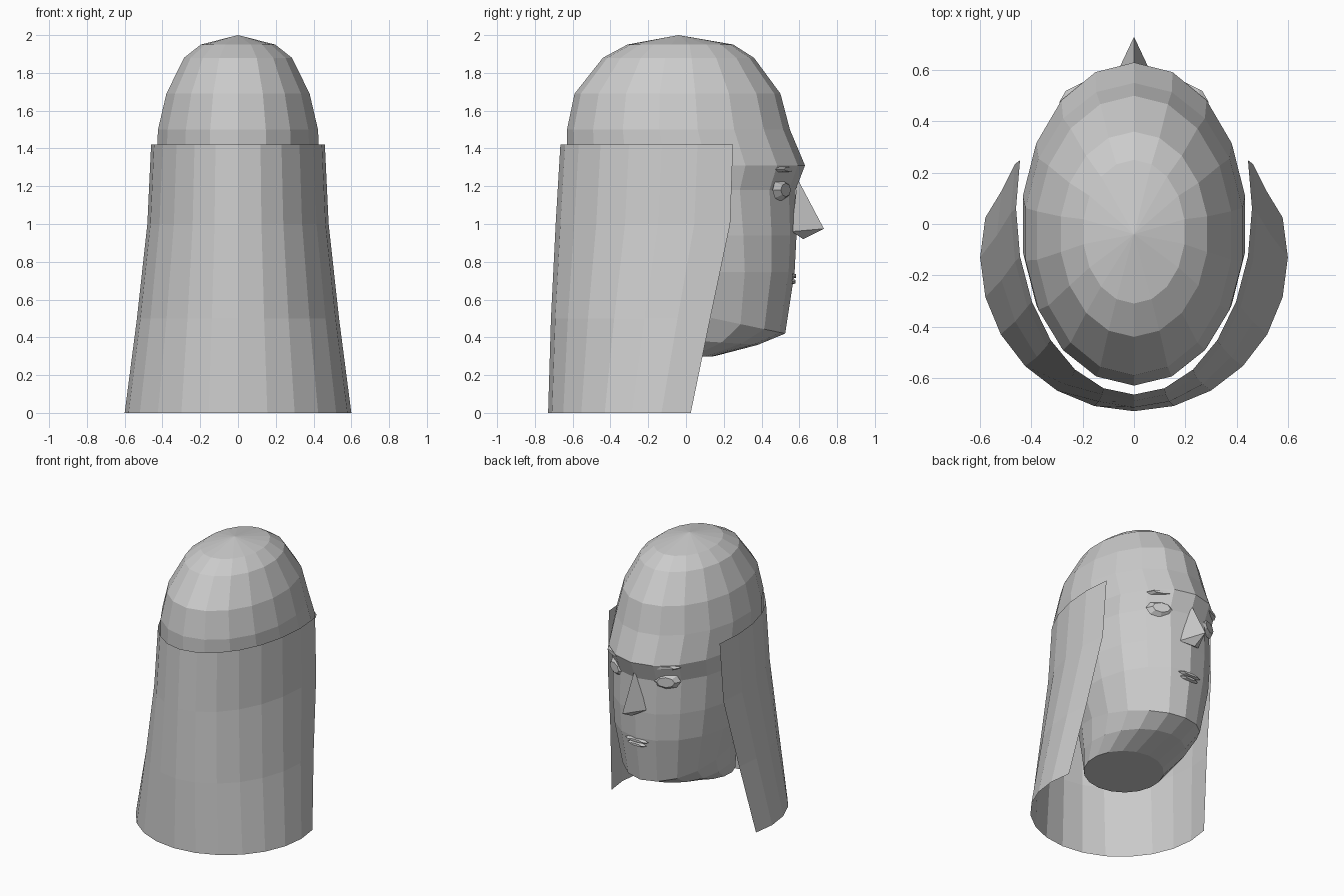
import bpy, bmesh
from math import sin, cos, pi, radians
from mathutils import Matrix, Vector

cube = bpy.data.objects.get("Cube")
if cube:
    bpy.data.objects.remove(cube, do_unlink=True)

grey = bpy.data.materials.new("plain_grey")
grey.use_nodes = True
GREY = (0.6, 0.6, 0.6, 1)
grey.diffuse_color = GREY
grey.node_tree.nodes["Principled BSDF"].inputs["Base Color"].default_value = GREY


def finish(name, bm, closed=True):
    if closed:
        bmesh.ops.recalc_face_normals(bm, faces=bm.faces)
    mesh = bpy.data.meshes.new(name)
    bm.to_mesh(mesh)
    bm.free()
    mesh.materials.append(grey)
    obj = bpy.data.objects.new(name, mesh)
    bpy.context.collection.objects.link(obj)
    return obj


def bridge(bm, a, b, loop):
    for i in range(len(a) if loop else len(a) - 1):
        j = (i + 1) % len(a)
        bm.faces.new((a[i], a[j], b[j], b[i]))


# Head: stacked ellipses given as height, half width, back y, front y, rise to the back
HEAD = [
    (1.95, 0.20, -0.31, 0.25, 0), (1.88, 0.29, -0.44, 0.36, 0),
    (1.69, 0.385, -0.59, 0.50, 0), (1.50, 0.43, -0.63, 0.55, 0),
    (1.31, 0.44, -0.63, 0.63, 0), (1.18, 0.425, -0.60, 0.58, 0),
    (0.94, 0.42, -0.54, 0.585, 0), (0.745, 0.40, -0.48, 0.575, 0),
    (0.42, 0.34, -0.42, 0.525, 0.2), (0.36, 0.31, -0.38, 0.38, 0.05),
    (0.30, 0.27, -0.36, 0.15, -0.02),
]
SIDES = 18
bm = bmesh.new()
rings = []
for z, rx, back, front, rise in HEAD:
    mid, ry = (back + front) / 2, (front - back) / 2
    ring = []
    for i in range(SIDES):
        a = 2 * pi * i / SIDES
        ring.append(bm.verts.new((rx * sin(a), mid + ry * cos(a), z + rise * (1 - cos(a)) / 2)))
    rings.append(ring)
for upper, lower in zip(rings, rings[1:]):
    bridge(bm, upper, lower, True)
crown = bm.verts.new((0, -0.04, 2))
for i in range(SIDES):
    bm.faces.new((crown, rings[0][i], rings[0][(i + 1) % SIDES]))
bm.faces.new(rings[-1])
finish("head", bm)

# Hanging hair: open sheet wrapped round the back, height, half width, centre y, half depth
HAIR = [(1.42, 0.46, 0.061, 0.726), (1.0, 0.48, 0.044, 0.734),
        (0.5, 0.535, -0.045, 0.67), (0, 0.60, -0.13, 0.60)]
bm = bmesh.new()
rows = [[bm.verts.new((rx * sin(radians(d)), mid - ry * cos(radians(d)), z))
         for d in range(-105, 106, 15)] for z, rx, mid, ry in HAIR]
for upper, lower in zip(rows, rows[1:]):
    bridge(bm, lower, upper, False)
finish("hair_curtain", bm, closed=False)

# Nose: pointed wedge
bm = bmesh.new()
for p in ((0, 0.59, 1.24), (0, 0.73, 0.975), (-0.08, 0.56, 0.96), (0.08, 0.56, 0.96), (0, 0.62, 0.92)):
    bm.verts.new(p)
bmesh.ops.convex_hull(bm, input=bm.verts)
finish("nose", bm)


# Low domes for the eyes and lips
def dome(name, centre, width, height, depth, yaw):
    bm = bmesh.new()
    bmesh.ops.create_cone(bm, cap_ends=True, segments=8, radius1=0.5, radius2=0.3, depth=1)
    bmesh.ops.transform(bm, verts=bm.verts, matrix=(
        Matrix.Translation(Vector(centre)) @ Matrix.Rotation(radians(yaw), 4, "Z")
        @ Matrix.Rotation(radians(-90), 4, "X") @ Matrix.Diagonal((width, height, depth, 1))))
    finish(name, bm)


for side, s in (("left", 1), ("right", -1)):
    dome(side + "_eye", (0.2 * s, 0.515, 1.18), 0.2, 0.12, 0.03, -26 * s)
    dome(side + "_brow", (0.2 * s, 0.535, 1.29), 0.22, 0.04, 0.03, -26 * s)
dome("upper_lip", (0, 0.573, 0.725), 0.19, 0.03, 0.02, 0)
dome("lower_lip", (0, 0.571, 0.695), 0.15, 0.03, 0.02, 0)
